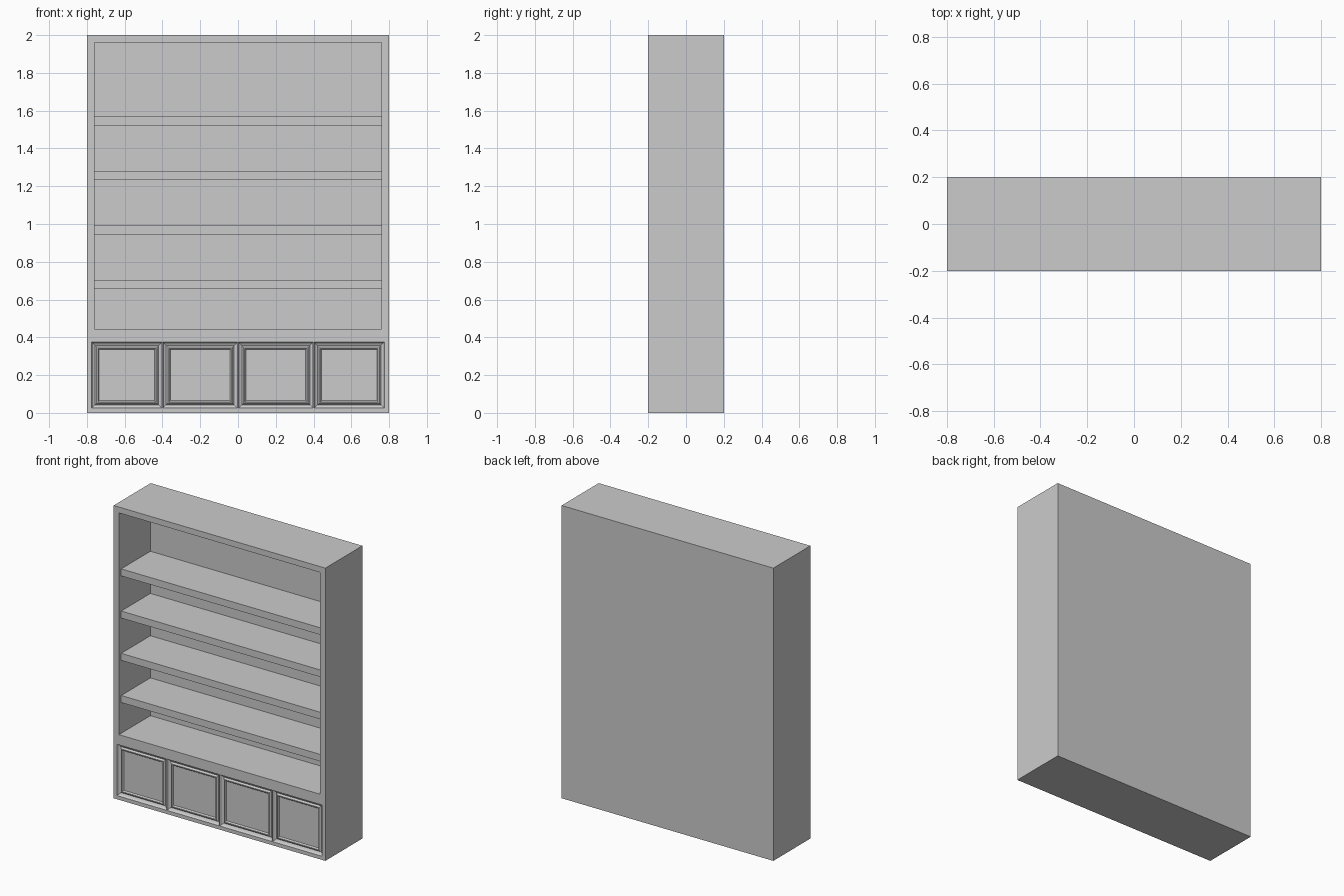
import bpy, bmesh

if "Cube" in bpy.data.objects:
    bpy.data.objects.remove(bpy.data.objects["Cube"])


def box(name, lo, hi):
    bm = bmesh.new()
    bmesh.ops.create_cube(bm, size=1)
    for v in bm.verts:
        v.co = [l + (c + 0.5) * (h - l) for l, h, c in zip(lo, hi, v.co)]
    return to_object(bm, name)


def to_object(bm, name):
    bmesh.ops.recalc_face_normals(bm, faces=bm.faces)
    mesh = bpy.data.meshes.new(name)
    bm.to_mesh(mesh)
    bm.free()
    ob = bpy.data.objects.new(name, mesh)
    bpy.context.collection.objects.link(ob)
    return ob


def panel_recess(name, x0, x1, z0, z1, profile):
    """Loft of nested rectangles; profile is (inset, y) pairs."""
    bm = bmesh.new()
    rings = []
    for i, y in profile:
        corners = ((x0+i, z0+i), (x1-i, z0+i), (x1-i, z1-i), (x0+i, z1-i))
        rings.append([bm.verts.new((x, y, z)) for x, z in corners])
    for a, b in zip(rings, rings[1:]):
        for k in range(4):
            bm.faces.new((a[k], a[(k+1) % 4], b[(k+1) % 4], b[k]))
    bm.faces.new(rings[0])
    bm.faces.new(rings[-1])
    return to_object(bm, name)


def cut(target, cutter):
    cutter.hide_render = True
    mod = target.modifiers.new("cut", 'BOOLEAN')
    mod.operation, mod.solver, mod.object = 'DIFFERENCE', 'EXACT', cutter
    bpy.context.view_layer.objects.active = target
    bpy.ops.object.modifier_apply(modifier=mod.name)
    bpy.data.objects.remove(cutter, do_unlink=True)


# Carcass with the open shelf bay
case = box("bookcase_body", (-0.8, -0.2, 0), (0.8, 0.2, 2))
cut(case, box("bay_cutter", (-0.76, -0.3, 0.445), (0.76, 0.14, 1.96)))

# Four panelled door fronts: sloped recess, flat frame, raised centre panel
PROFILE = [(0, -0.25), (0, -0.2), (0.007, -0.188), (0.018, -0.182),
           (0.027, -0.192), (0.033, -0.192), (0.040, -0.183)]
edges = [-0.775, -0.4, 0, 0.4, 0.775]
for x0, x1 in zip(edges, edges[1:]):
    gap0 = 0.002 if x0 > -0.7 else 0
    gap1 = 0.002 if x1 < 0.7 else 0
    cut(case, panel_recess("door_cutter", x0 + gap0, x1 - gap1, 0.025, 0.375, PROFILE))

# Shelves
for n, z in enumerate((0.655, 0.943, 1.232, 1.52)):
    box(f"shelf_{n + 1}", (-0.76, -0.175, z), (0.76, 0.14, z + 0.048))
